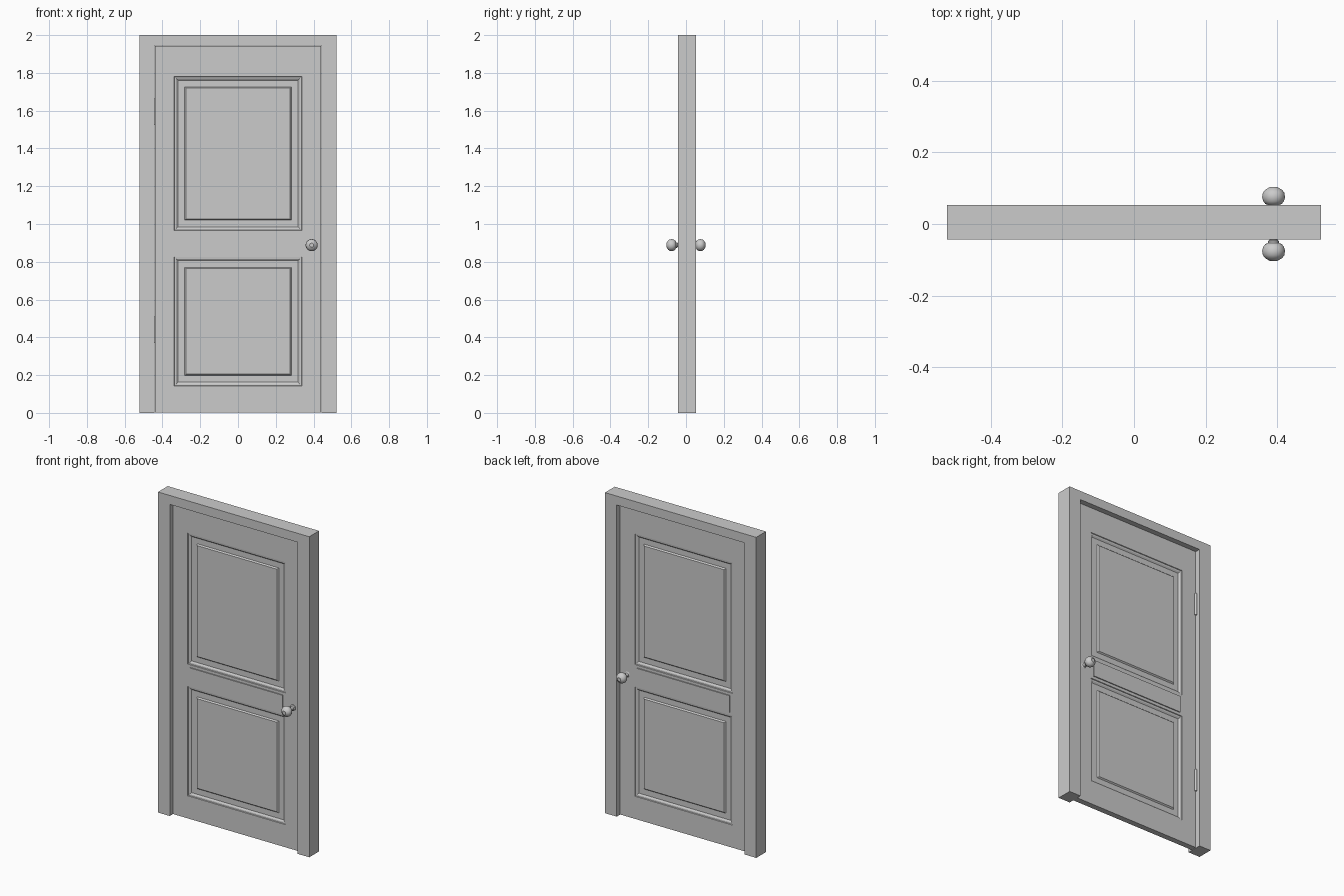
import bpy, bmesh, math
from mathutils import Vector, Matrix

if "Cube" in bpy.data.objects:
    bpy.data.objects.remove(bpy.data.objects["Cube"])

FRONT, BACK = -0.043, 0.053        # frame faces
DF, DB = -0.014, 0.022             # door leaf faces
PX = 0.338                         # half width of the panel mouldings


def finish(name, bm, smooth=False):
    bmesh.ops.recalc_face_normals(bm, faces=bm.faces[:])
    me = bpy.data.meshes.new(name)
    bm.to_mesh(me)
    bm.free()
    ob = bpy.data.objects.new(name, me)
    bpy.context.collection.objects.link(ob)
    if smooth:
        bpy.context.view_layer.objects.active = ob
        ob.select_set(True)
        bpy.ops.object.shade_smooth_by_angle(angle=math.radians(35))
        ob.select_set(False)
    return ob


def add_box(bm, lo, hi):
    lo, hi = Vector(lo), Vector(hi)
    m = Matrix.Translation((lo + hi) / 2) @ Matrix.Diagonal((*(hi - lo), 1))
    bmesh.ops.create_cube(bm, size=1, matrix=m)


# U-shaped door frame
bm = bmesh.new()
outline = [(-.522, 0), (-.522, 2), (.522, 2), (.522, 0),
           (.441, 0), (.441, 1.944), (-.441, 1.944), (-.441, 0)]
face = bm.faces.new([bm.verts.new((x, FRONT, z)) for x, z in outline])
ext = bmesh.ops.extrude_face_region(bm, geom=[face])
bmesh.ops.translate(bm, vec=(0, BACK - FRONT, 0),
                    verts=[v for v in ext["geom"] if isinstance(v, bmesh.types.BMVert)])
finish("door_frame", bm)

# Door leaf, cut into a grid so the panels can be inset on both sides
panels = [(0.143, 0.826), (0.965, 1.781)]
bm = bmesh.new()
add_box(bm, (-.439, DF, 0.002), (.439, DB, 1.942))
cuts = [((x, 0, 0), (1, 0, 0)) for x in (-PX, PX)]
cuts += [((0, 0, z), (0, 0, 1)) for p in panels for z in p]
for co, no in cuts:
    bmesh.ops.bisect_plane(bm, geom=bm.verts[:] + bm.edges[:] + bm.faces[:],
                           plane_co=co, plane_no=no)
bm.normal_update()
targets = []
for f in bm.faces:
    c = f.calc_center_median()
    if abs(f.normal.y) > .9 and abs(c.x) < .1 and any(a < c.z < b for a, b in panels):
        targets.append(f)
for f in targets:
    inward = -f.normal.copy()
    # stepped moulding, flat margin, raised field: (inset width, depth inwards)
    for width, depth in ((.002, .004), (.009, .001), (.009, .007),
                         (.035, 0), (.007, -.008)):
        bmesh.ops.inset_individual(bm, faces=[f], thickness=width,
                                   depth=0, use_even_offset=True)
        bmesh.ops.translate(bm, verts=f.verts[:], vec=inward * depth)
finish("door_leaf", bm)

# Raised lock rail block on both sides
bm = bmesh.new()
add_box(bm, (-.32, DF - .006, .844), (.32, DB + .006, .948))
finish("middle_rail_block", bm)

# Turned knobs: (radius, distance from the middle of the door)
profile = [(0, .012), (.018, .012), (.018, .022), (.012, .026), (.011, .044),
           (.015, .048), (.015, .053), (.023, .056), (.029, .064), (.032, .075),
           (.030, .087), (.024, .095), (.016, .100), (.011, .103), (.006, .1025), (0, .102)]
for name, side in (("front_knob", -1), ("back_knob", 1)):
    bm = bmesh.new()
    vs = [bm.verts.new((.39 + r, side * d, .888)) for r, d in profile]
    edges = [bm.edges.new(p) for p in zip(vs, vs[1:])]
    bmesh.ops.spin(bm, geom=vs + edges, cent=(.39, 0, .888), axis=(0, 1, 0),
                   angle=math.tau, steps=32, use_merge=True)
    bmesh.ops.remove_doubles(bm, verts=bm.verts[:], dist=1e-5)
    finish(name, bm, True)

# Hinge barrels at the back of the left edge
for name, z in (("lower_hinge", .44), ("upper_hinge", 1.595)):
    bm = bmesh.new()
    bmesh.ops.create_cone(bm, cap_ends=True, segments=16, radius1=.007, radius2=.007,
                          depth=.14, matrix=Matrix.Translation((-.437, DB + .003, z)))
    finish(name, bm, True)
